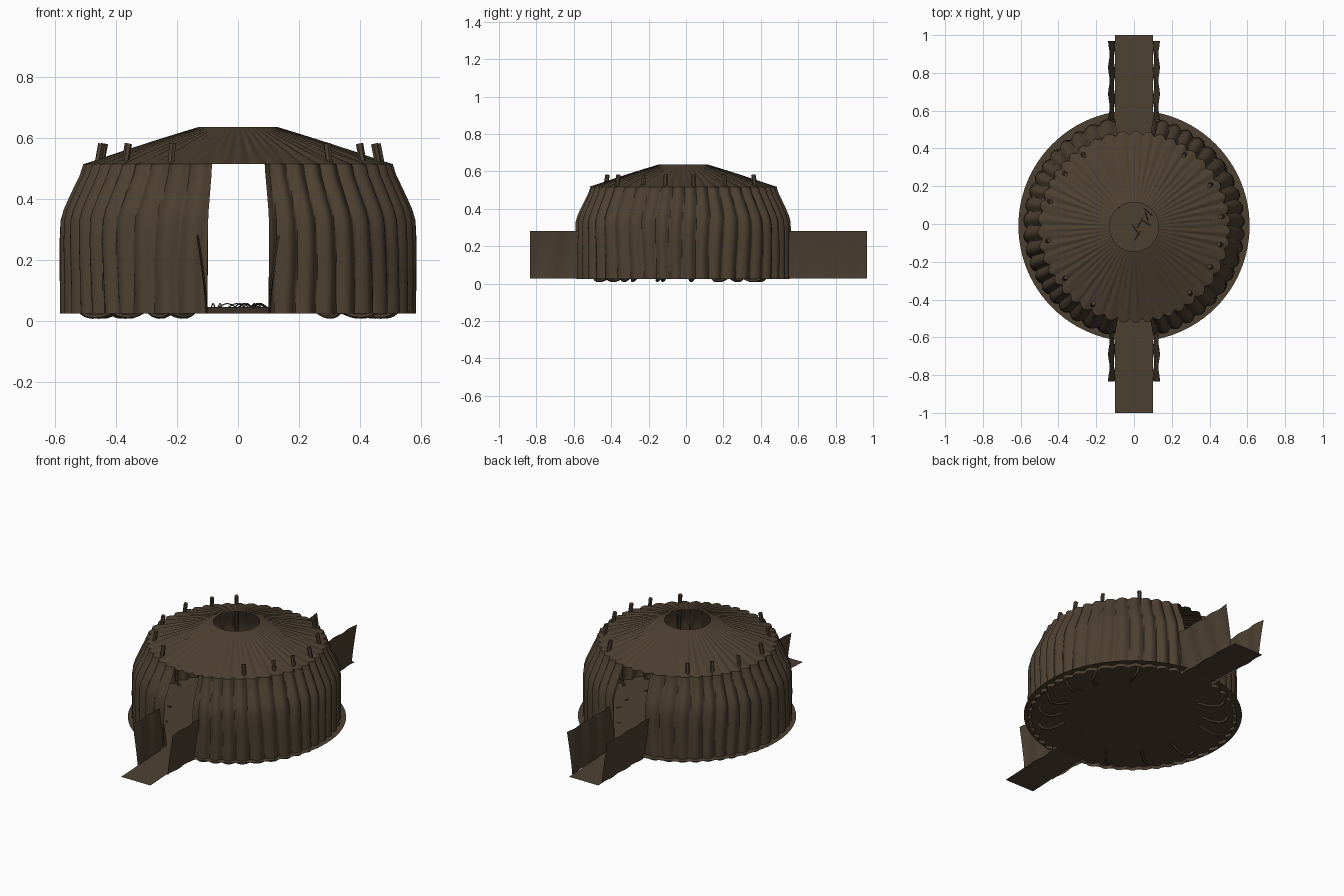
import bpy, bmesh, math, random
from math import sin, cos, pi
from mathutils import Vector

random.seed(4)
cube = bpy.data.objects.get("Cube")
if cube:
    bpy.data.objects.remove(cube, do_unlink=True)

CY = -0.015      # centre line of the hut
FLOOR = 0.045
LOBES = 46
DOOR = 0.175     # half angle of each doorway

hide = bpy.data.materials.new("brown hide")
hide.use_nodes = True
colour = (0.075, 0.051, 0.031, 1)
hide.diffuse_color = colour
hide.node_tree.nodes["Principled BSDF"].inputs["Base Color"].default_value = colour
hide.node_tree.nodes["Principled BSDF"].inputs["Roughness"].default_value = 0.9


def finish(obj, angle=50):
    obj.data.materials.append(hide)
    bpy.ops.object.select_all(action="DESELECT")
    obj.select_set(True)
    bpy.context.view_layer.objects.active = obj
    bpy.ops.object.shade_smooth_by_angle(angle=math.radians(angle))


def sheet(name, point, us, vs, angle=50):
    """Grid surface through point(u, v)."""
    bm = bmesh.new()
    grid = [[bm.verts.new(point(u, v)) for u in us] for v in vs]
    for low, high in zip(grid, grid[1:]):
        for i in range(len(us) - 1):
            bm.faces.new((low[i], low[i + 1], high[i + 1], high[i]))
    bmesh.ops.remove_doubles(bm, verts=bm.verts, dist=0.0001)
    mesh = bpy.data.meshes.new(name)
    bm.to_mesh(mesh)
    bm.free()
    obj = bpy.data.objects.new(name, mesh)
    bpy.context.collection.objects.link(obj)
    finish(obj, angle)


def span(a, b, n):
    return [a + (b - a) * i / n for i in range(n + 1)]


def flute(a, z):
    """Rounded folds with sharp valleys, drifting with height."""
    drift = 0.35 * sin(9 * z + 3 * a) + 0.5 * sin(5 * a)
    return abs(sin(LOBES * a / 2 + drift)) - 0.8


def wall_point(a, v):
    r, z = v
    r += 0.022 * flute(a, z)
    return r * cos(a), CY + r * sin(a), z


def roof_point(a, t):
    r = 0.505 + (0.13 - 0.505) * t
    fold = (1 - t) ** 2 * 0.022 * flute(a, 0.515)
    pleat = 0.0025 * sin(64 * a) * sin(pi * t)
    r += fold
    return r * cos(a), CY + r * sin(a), 0.515 + 0.122 * t + pleat


# Fluted walls, one half on each side of the doorways
profile = [(0.582, 0.025), (0.582, 0.1), (0.583, 0.18), (0.583, 0.26), (0.58, 0.33),
           (0.57, 0.365), (0.552, 0.405), (0.533, 0.445), (0.516, 0.48), (0.505, 0.515)]
for name, start in (("left_wall", -pi / 2), ("right_wall", pi / 2)):
    sheet(name, wall_point, span(start + DOOR, start + pi - DOOR, 220), profile)

# Pleated roof with an open smoke hole
sheet("roof", roof_point, span(0, 2 * pi, 460), span(0, 1, 10))

# Floor disc
bpy.ops.mesh.primitive_circle_add(vertices=96, radius=0.612, fill_type="NGON",
                                  location=(0, -0.01, FLOOR))
floor = bpy.context.object
floor.name = "floor"
finish(floor)

# Entrance ramps and wavy hanging flaps at the front and back
for side, s, flap_end in (("front", -1, 0.835), ("back", 1, 0.968)):
    sheet(side + "_ramp", lambda x, y: (x, s * y, FLOOR - 0.02 * (y - 0.58) / 0.42),
          [-0.1, 0.1], span(0.58, 1, 2))
    for hand, k in (("left", 1), ("right", -1)):
        def flap_point(y, t, k=k, s=s):
            x = 0.103 + 0.03 * t ** 1.4 + 0.004 * sin(45 * y + 2 * t)
            return k * x, s * y, 0.028 + 0.252 * t
        sheet(f"{side}_{hand}_flap", flap_point, span(0.55, flap_end, 24), span(0, 1, 6))


def stick(name, points, radius, tip=1.0):
    curve = bpy.data.curves.new(name, "CURVE")
    curve.dimensions = "3D"
    curve.bevel_depth = radius
    curve.bevel_resolution = 1
    curve.use_fill_caps = True
    curve.resolution_u = 4
    spline = curve.splines.new("BEZIER")
    spline.bezier_points.add(len(points) - 1)
    for i, (bp, p) in enumerate(zip(spline.bezier_points, points)):
        bp.co = p
        bp.handle_left_type = bp.handle_right_type = "AUTO"
        bp.radius = 1 + (tip - 1) * i / (len(points) - 1)
    obj = bpy.data.objects.new(name, curve)
    bpy.context.collection.objects.link(obj)
    bpy.context.view_layer.update()
    bpy.ops.object.select_all(action="DESELECT")
    obj.select_set(True)
    bpy.context.view_layer.objects.active = obj
    bpy.ops.object.convert(target="MESH")
    finish(bpy.context.object)


# Bent frame poles: tops pierce the roof, feet turn inward through the floor
pole_tops = [(0.27, 0.37), (0.41, 0.21), (0.47, 0.04), (0.46, -0.11), (0.41, -0.23),
             (0.30, -0.37), (-0.22, -0.43), (-0.37, -0.29), (-0.46, -0.09),
             (-0.45, 0.12), (-0.37, 0.27), (-0.27, 0.37)]
for n, (x, y) in enumerate(pole_tops, 1):
    a = math.atan2(y - CY, x)
    top = math.hypot(x, y - CY)

    def at(r, z, turn=0.0):
        return Vector((r * cos(a + turn), CY + r * sin(a + turn), z))
    turn = random.uniform(-0.12, 0.12)
    stick(f"frame_pole_{n}",
          [at(top - 0.012, 0.582), at(top + 0.005, 0.5), at(0.525, 0.33), at(0.54, 0.15),
           at(0.53, 0.04, turn / 3), at(0.49, 0.016, turn), at(0.39, 0.045, turn * 1.6)],
          0.012, 0.7)

# Thin twigs scattered on the floor
for n in range(14):
    x, y = random.uniform(-0.09, 0.09), random.uniform(-0.45, 0.45)
    a = random.uniform(0, 2 * pi)
    d = Vector((cos(a), sin(a), 0)) * 0.03
    p = Vector((x, y, FLOOR))
    stick(f"floor_twig_{n + 1}", [p - d, p + Vector((0, 0, 0.012)), p + d], 0.002)
